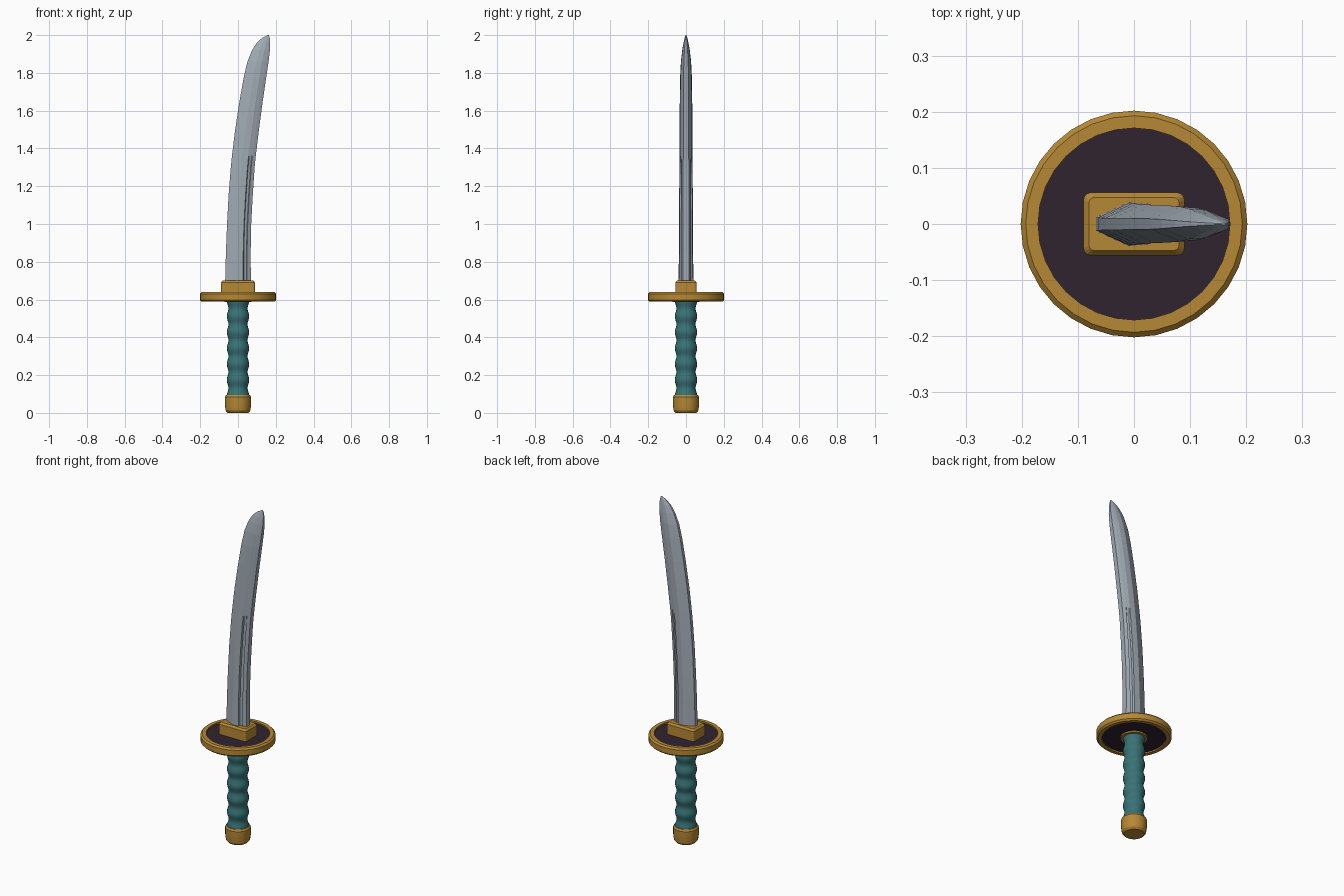
import bpy, bmesh, math

if "Cube" in bpy.data.objects:
    bpy.data.objects.remove(bpy.data.objects["Cube"])


def material(name, rgb):
    m = bpy.data.materials.new(name)
    m.diffuse_color = (*rgb, 1)
    m.use_nodes = True
    m.node_tree.nodes["Principled BSDF"].inputs["Base Color"].default_value = m.diffuse_color
    return m


GOLD = material("gold", (0.47, 0.25, 0.035))
STEEL = material("steel", (0.36, 0.41, 0.46))
TEAL = material("teal", (0.04, 0.17, 0.18))
DARK = material("dark_plum", (0.03, 0.017, 0.03))


def make(name, verts, faces, mat, smooth=None):
    me = bpy.data.meshes.new(name)
    me.from_pydata(verts, [], faces)
    bm = bmesh.new()
    bm.from_mesh(me)
    bmesh.ops.recalc_face_normals(bm, faces=bm.faces)
    bm.to_mesh(me)
    bm.free()
    me.materials.append(mat)
    ob = bpy.data.objects.new(name, me)
    bpy.context.collection.objects.link(ob)
    if smooth:
        bpy.ops.object.select_all(action='DESELECT')
        ob.select_set(True)
        bpy.context.view_layer.objects.active = ob
        bpy.ops.object.shade_smooth_by_angle(angle=math.radians(smooth))
    return ob


def loft(name, rings, mat, smooth=None, closed=False):
    """Skin equal-length rings; cap the ends, or join last ring to first."""
    n, k = len(rings[0]), len(rings)
    faces = [(i * n + j, i * n + (j + 1) % n,
              (i + 1) % k * n + (j + 1) % n, (i + 1) % k * n + j)
             for i in range(k if closed else k - 1) for j in range(n)]
    if not closed:
        faces += [tuple(range(n))[::-1], tuple(range((k - 1) * n, k * n))]
    return make(name, [v for r in rings for v in r], faces, mat, smooth)


def lathe(name, profile, mat, n=32, smooth=None, closed=False):
    rings = [[(r * math.cos(2 * math.pi * j / n), r * math.sin(2 * math.pi * j / n), z)
              for j in range(n)] for r, z in profile]
    return loft(name, rings, mat, smooth, closed)


# Pommel cap
lathe("pommel", [(0.055, 0), (0.065, 0.012), (0.069, 0.04), (0.069, 0.085),
                 (0.062, 0.095)], GOLD, 24, 25)

# Grip with scalloped wrapping
grip = []
for i in range(49):
    t = i / 48
    grip.append((0.055 + 0.0045 * math.cos(t * 12 * math.pi), 0.09 + 0.505 * t))
lathe("grip", grip, TEAL, 24, 40)

# Round guard: gold rim, dark inlay, lower collar ring
lathe("guard_rim", [(0.171, 0.589), (0.193, 0.589), (0.202, 0.598), (0.202, 0.63),
                    (0.193, 0.639), (0.171, 0.639)], GOLD, 32, 25, True)
lathe("guard_inlay", [(0.173, 0.597), (0.173, 0.631)], DARK, 32)
lathe("lower_collar", [(0.072, 0.588), (0.072, 0.6)], GOLD, 24)

# Rectangular collar with rounded corners and a chamfered top
def rounded_rect(hx, hy, r, z):
    pts = []
    for q, (sx, sy) in enumerate([(1, 1), (-1, 1), (-1, -1), (1, -1)]):
        for s in range(4):
            a = math.pi / 2 * (q + s / 3)
            pts.append((sx * (hx - r) + r * math.cos(a), sy * (hy - r) + r * math.sin(a), z))
    return pts


loft("blade_collar", [rounded_rect(0.09, 0.056, 0.013, 0.62),
                      rounded_rect(0.09, 0.056, 0.013, 0.69),
                      rounded_rect(0.08, 0.047, 0.008, 0.701)], GOLD)

# Curved blade stations: z, left x, right x, half thickness
STATIONS = [(0.69, -0.068, 0.068, 0.039), (0.85, -0.064, 0.067, 0.038),
            (1.0, -0.058, 0.070, 0.037), (1.15, -0.050, 0.078, 0.036),
            (1.30, -0.038, 0.088, 0.035), (1.36, -0.032, 0.094, 0.0345),
            (1.5, -0.015, 0.111, 0.034), (1.65, 0.008, 0.131, 0.033),
            (1.78, 0.031, 0.150, 0.031), (1.86, 0.050, 0.162, 0.027),
            (1.92, 0.074, 0.169, 0.020), (1.96, 0.100, 0.170, 0.013),
            (1.985, 0.128, 0.168, 0.007), (2.0, 0.156, 0.163, 0.002)]
# Half section: fraction across, fraction of thickness, groove depth
SECTION = [(0, 0.30, 0), (0.43, 1, 0), (0.70, 0.92, 0), (0.725, 0.87, 0.009),
           (0.83, 0.72, 0.009), (0.855, 0.69, 0), (1, 0.42, 0)]
rings = []
for z, x0, x1, h in STATIONS:
    half = [(x0 + (x1 - x0) * u, h * v - (d if z < 1.35 else 0)) for u, v, d in SECTION]
    rings.append([(x, -y, z) for x, y in half] + [(x, y, z) for x, y in reversed(half)])
loft("blade", rings, STEEL)
